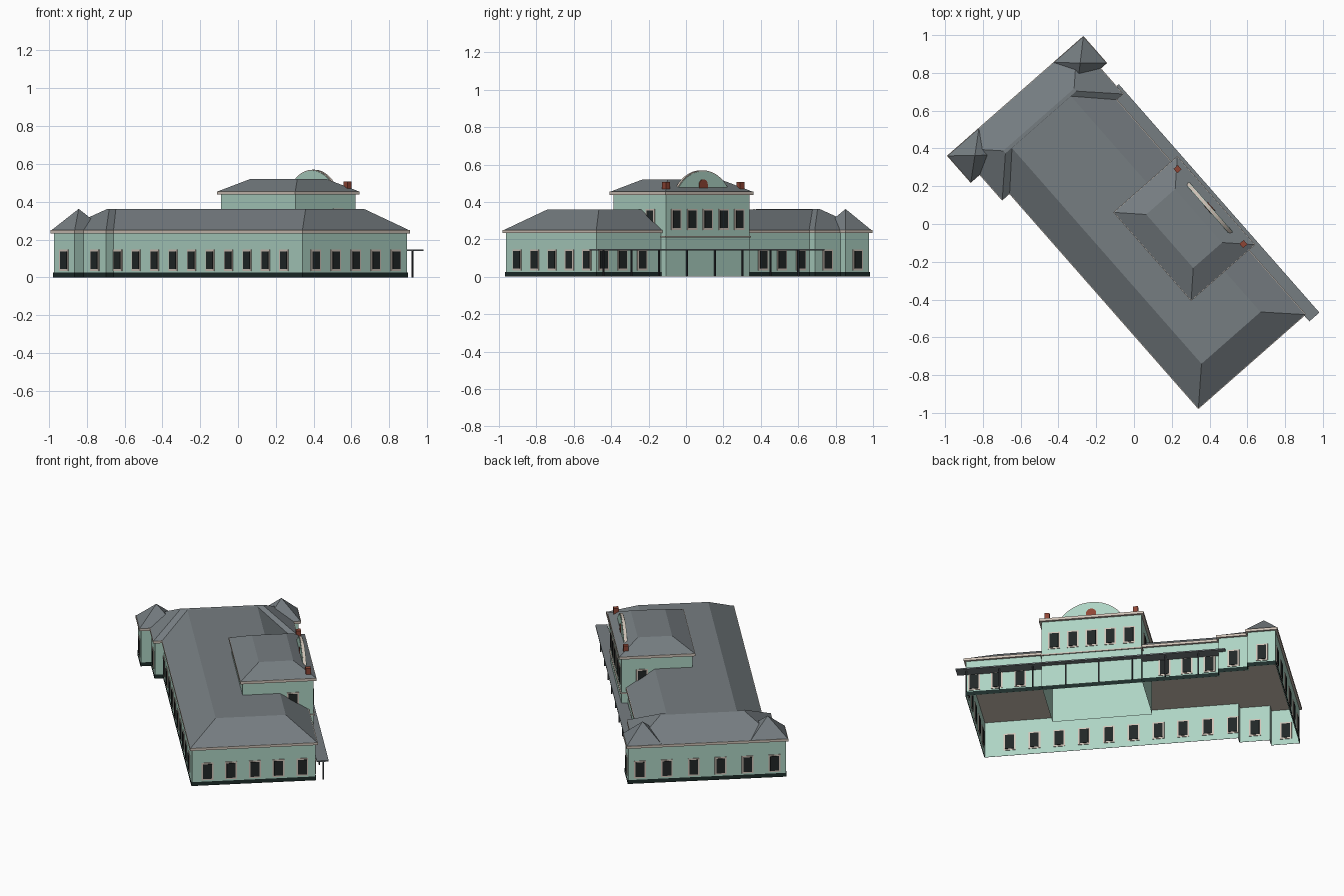
import bpy, math

if "Cube" in bpy.data.objects:
    bpy.data.objects.remove(bpy.data.objects["Cube"])

TURN = math.radians(41.3)  # the building stands diagonally to the axes


def material(name, r, g, b):
    m = bpy.data.materials.new(name)
    m.use_nodes = True
    m.diffuse_color = (r, g, b, 1)
    m.node_tree.nodes["Principled BSDF"].inputs["Base Color"].default_value = (r, g, b, 1)
    return m


GREEN = material("pale green plaster", 0.42, 0.65, 0.55)
SLATE = material("slate roof", 0.18, 0.205, 0.22)
CREAM = material("cream trim", 0.62, 0.54, 0.47)
GLASS = material("dark glass", 0.015, 0.02, 0.02)
PLINTH = material("dark plinth", 0.012, 0.025, 0.023)
METAL = material("dark metal", 0.035, 0.04, 0.045)
BRICK = material("red brick", 0.27, 0.06, 0.035)


def add(name, verts, faces, mat):
    mesh = bpy.data.meshes.new(name)
    mesh.from_pydata(verts, [], faces)
    mesh.materials.append(mat)
    obj = bpy.data.objects.new(name, mesh)
    obj.rotation_euler.z = TURN
    bpy.context.collection.objects.link(obj)
    return obj


def prism(name, pts, z0, z1, mat, caps=True):
    """Extrude a counter-clockwise outline, optionally as an open shell."""
    n = len(pts)
    verts = [(x, y, z) for z in (z0, z1) for x, y in pts]
    faces = [(i, (i + 1) % n, (i + 1) % n + n, i + n) for i in range(n)]
    if caps:
        faces += [tuple(reversed(range(n))), tuple(range(n, 2 * n))]
    return add(name, verts, faces, mat)


def rect(x0, x1, y0, y1):
    return [(x0, y0), (x1, y0), (x1, y1), (x0, y1)]


def boxes(name, items, mat):
    """Several axis-aligned boxes joined in one mesh: centre and size each."""
    verts, faces = [], []
    for c, s in items:
        k = len(verts)
        verts += [tuple(c[a] + s[a] * d[a] / 2 for a in range(3))
                  for d in [(x, y, z) for z in (-1, 1)
                            for x, y in ((-1, -1), (1, -1), (1, 1), (-1, 1))]]
        faces += [tuple(k + i for i in f) for f in
                  ((3, 2, 1, 0), (4, 5, 6, 7), (0, 1, 5, 4),
                   (1, 2, 6, 5), (2, 3, 7, 6), (3, 0, 4, 7))]
    return add(name, verts, faces, mat)


def hip_roof(name, x0, x1, y0, y1, inset_x, inset_y, z0, z1):
    verts = [(x, y, z0) for x, y in rect(x0, x1, y0, y1)]
    verts += [(x, y, z1) for x, y in rect(x0 + inset_x, x1 - inset_x, y0 + inset_y, y1 - inset_y)]
    faces = [(i, (i + 1) % 4, (i + 1) % 4 + 4, i + 4) for i in range(4)] + [(4, 5, 6, 7)]
    return add(name, verts, faces, SLATE)


def windows(name, axis, wall, spots, z):
    """Framed windows on a wall at axis=wall, at the given spots along it."""
    for part, w, h, d, mat in (("frames", 0.07, 0.112, 0.008, CREAM),
                               ("panes", 0.052, 0.094, 0.014, GLASS)):
        items = []
        for p in spots:
            if axis == "x":
                items.append(((wall, p, z), (d, w, h)))
            else:
                items.append(((p, wall, z), (w, d, h)))
        boxes(name + "_" + part, items, mat)


def footprint(o):
    """Stepped outline of the long building, grown outward by o."""
    right = [(0.355, -0.948), (0.355, 0.567), (0.40, 0.567),
             (0.40, 0.747), (0.443, 0.747), (0.443, 0.912)]
    left = [(-0.493, 0.912), (-0.493, 0.747), (-0.43, 0.747),
            (-0.43, 0.567), (-0.378, 0.567), (-0.378, -0.948)]
    grown = []
    for x, y in right + left:
        grown.append((x + math.copysign(o, x), y + (o if y > 0.9 else -o)))
    return grown


# Long building: open shell, plinth, cornice
prism("main_walls", footprint(0), 0, 0.24, GREEN, caps=False)
prism("plinth", footprint(0.004), 0, 0.025, PLINTH, caps=False)
prism("main_cornice", footprint(0.013), 0.233, 0.249, CREAM)

# Hipped roofs with flat tops, and pointed roofs over the end corners
hip_roof("main_roof", -0.388, 0.364, -0.958, 0.91, 0.168, 0.166, 0.249, 0.36)
hip_roof("end_roof", -0.44, 0.41, 0.556, 0.922, 0.175, 0.174, 0.249, 0.361)
hip_roof("left_corner_roof", 0.245, 0.453, 0.736, 0.922, 0.103, 0.092, 0.249, 0.361)
hip_roof("right_corner_roof", -0.503, -0.283, 0.736, 0.922, 0.109, 0.092, 0.249, 0.361)

# Ground floor windows
LOW = 0.09
windows("street_side", "x", -0.378, [-0.80 + 0.148 * i for i in range(10)], LOW)
windows("street_step", "x", -0.43, [0.657], LOW)
windows("street_wing", "x", -0.493, [0.832], LOW)
windows("plain_end", "y", -0.948, [-0.005 + 0.141 * i for i in range(-2, 3)], LOW)
windows("wing_end", "y", 0.912, [-0.025 + 0.16 * (i - 2.5) for i in range(6)], LOW)
windows("platform_side", "x", 0.355, [-0.90, -0.765, -0.625, 0.237, 0.37, 0.505], LOW)
windows("platform_step", "x", 0.40, [0.655], LOW)
windows("platform_wing", "x", 0.443, [0.832], LOW)

# Taller central block
prism("tower_walls", rect(-0.027, 0.395, -0.491, 0.104), 0, 0.445, GREEN, caps=False)
prism("tower_cornice", rect(-0.042, 0.41, -0.506, 0.119), 0.438, 0.455, CREAM)
prism("tower_belt", rect(0.36, 0.402, -0.498, 0.111), 0.209, 0.217, CREAM)
hip_roof("tower_roof", -0.039, 0.407, -0.503, 0.116, 0.121, 0.121, 0.455, 0.52)
windows("tower_front", "x", 0.395, [-0.193 + 0.112 * i for i in range(-2, 3)], 0.307)
for side, y in (("tower_near", -0.491), ("tower_far", 0.104)):
    windows(side, "y", y, [0.272], 0.307)


# Arched gable with a small round-headed window
def arch(name, x0, x1, half, base, rise, mat):
    radius = (half ** 2 + rise ** 2) / (2 * rise)
    reach = math.atan2(half, radius - rise)
    arc = []
    for i in range(25):
        a = reach * (1 - i / 12)
        arc.append((-0.2 + radius * math.sin(a), base + rise - radius + radius * math.cos(a)))
    arc += [(-0.2 - half, 0.455), (-0.2 + half, 0.455)]
    n = len(arc)
    verts = [(x, y, z) for x in (x0, x1) for y, z in arc]
    faces = [tuple(range(n)), tuple(reversed(range(n, 2 * n)))]
    faces += [(i, i + n, (i + 1) % n + n, (i + 1) % n) for i in range(n)]
    return add(name, verts, faces, mat)


arch("gable_rim", 0.347, 0.363, 0.183, 0.47, 0.099, CREAM)
arch("gable_panel", 0.344, 0.366, 0.178, 0.47, 0.094, GREEN)
arch("gable_window", 0.342, 0.37, 0.03, 0.492, 0.029, BRICK)

# Chimneys
boxes("chimneys", [((0.365, y, 0.485), (0.03, 0.03, 0.045)) for y in (0.066, -0.462)], BRICK)

# Platform canopy on thin posts
prism("canopy", rect(0.357, 0.428, -1.0, 0.609), 0.14, 0.148, SLATE)
boxes("canopy_posts", [((0.402, -0.94 + 0.198 * i, 0.07), (0.008, 0.008, 0.14))
                       for i in range(8)], METAL)
